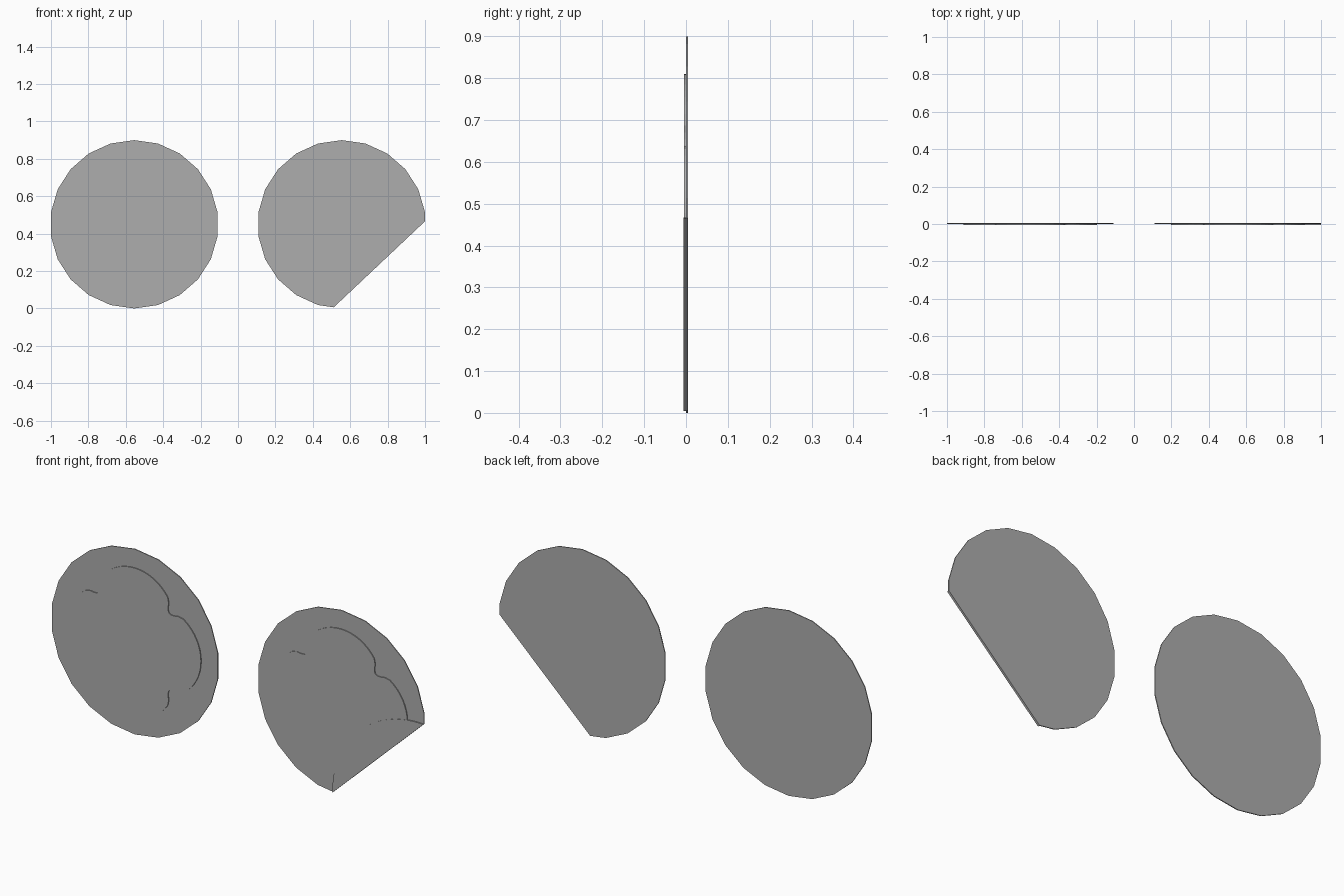
import bpy, bmesh, math
from mathutils import Vector

if "Cube" in bpy.data.objects:
    bpy.data.objects.remove(bpy.data.objects["Cube"])

grey = bpy.data.materials.new("plain grey")
grey.diffuse_color = (0.42, 0.42, 0.42, 1)
grey.use_nodes = True
grey.node_tree.nodes["Principled BSDF"].inputs["Base Color"].default_value = grey.diffuse_color

CX, CZ, R = 0.5546, 0.45, 0.45
A, B = Vector((0.511, 0.005)), Vector((1.0, 0.466))   # fold line ends


def plate(name, pts, y0, y1):
    """Extrude an x-z outline between two depths."""
    bm = bmesh.new()
    face = bm.faces.new([bm.verts.new((p[0], y0, p[1])) for p in pts])
    res = bmesh.ops.extrude_face_region(bm, geom=[face])
    for v in res["geom"]:
        if isinstance(v, bmesh.types.BMVert):
            v.co.y = y1
    bmesh.ops.recalc_face_normals(bm, faces=bm.faces)
    me = bpy.data.meshes.new(name)
    bm.to_mesh(me)
    bm.free()
    me.materials.append(grey)
    ob = bpy.data.objects.new(name, me)
    bpy.context.collection.objects.link(ob)
    return ob


def disc(cx):
    return [(cx + R * math.sin(2 * math.pi * i / 22),
             CZ + R * math.cos(2 * math.pi * i / 22)) for i in range(22)]


def lobed(cx):
    """Four-lobed outline: one quarter, turned four times."""
    r = 0.216
    half = [(r * math.sin(math.radians(a)), 0.142 + r * math.cos(math.radians(a)))
            for a in range(0, 57, 7)]
    half += [(0.185, 0.235), (0.182, 0.218), (0.182, 0.202), (0.184, 0.193)]
    quarter = half + [(0.188, 0.188)] + [(z, x) for x, z in reversed(half[1:])]
    pts = []
    for k in range(4):
        for x, z in quarter:
            pts.append((cx + x, CZ + 0.002 + z))
        quarter = [(z, -x) for x, z in quarter]
    return pts


def clip(pts):
    """Keep the part of an outline on the upper left of the fold line."""
    d = B - A
    side = lambda p: d.x * (p[1] - A.y) - d.y * (p[0] - A.x)
    out = []
    for i, p in enumerate(pts):
        q = pts[(i + 1) % len(pts)]
        sp, sq = side(p), side(q)
        if sp >= 0:
            out.append(p)
        if sp * sq < 0:
            t = sp / (sp - sq)
            out.append((p[0] + t * (q[0] - p[0]), p[1] + t * (q[1] - p[1])))
    return out


# flat sticker
plate("round_backing", disc(-CX), 0.0, 0.0045)
plate("lobed_relief", lobed(-CX), -0.0045, 0.0)

# peeled sticker
plate("peeled_backing", clip(disc(CX)), 0.0, 0.0045)
plate("peeled_relief", clip(lobed(CX)), -0.0045, 0.0)

# folded-over flap: the cut cap mirrored over the fold line
mid, half_len, sag = (A + B) / 2, (B - A).length / 2, 0.148
along = (B - A).normalized()
up = Vector((-along.y, along.x))
rad = (half_len ** 2 + sag ** 2) / (2 * sag)
span = math.asin(half_len / rad)
flap = []
for i in range(25):
    a = -span + 2 * span * i / 24
    flap.append(mid + along * rad * math.sin(a) + up * (rad * math.cos(a) - rad + sag))
plate("folded_flap", flap, -0.006, 0.0)
